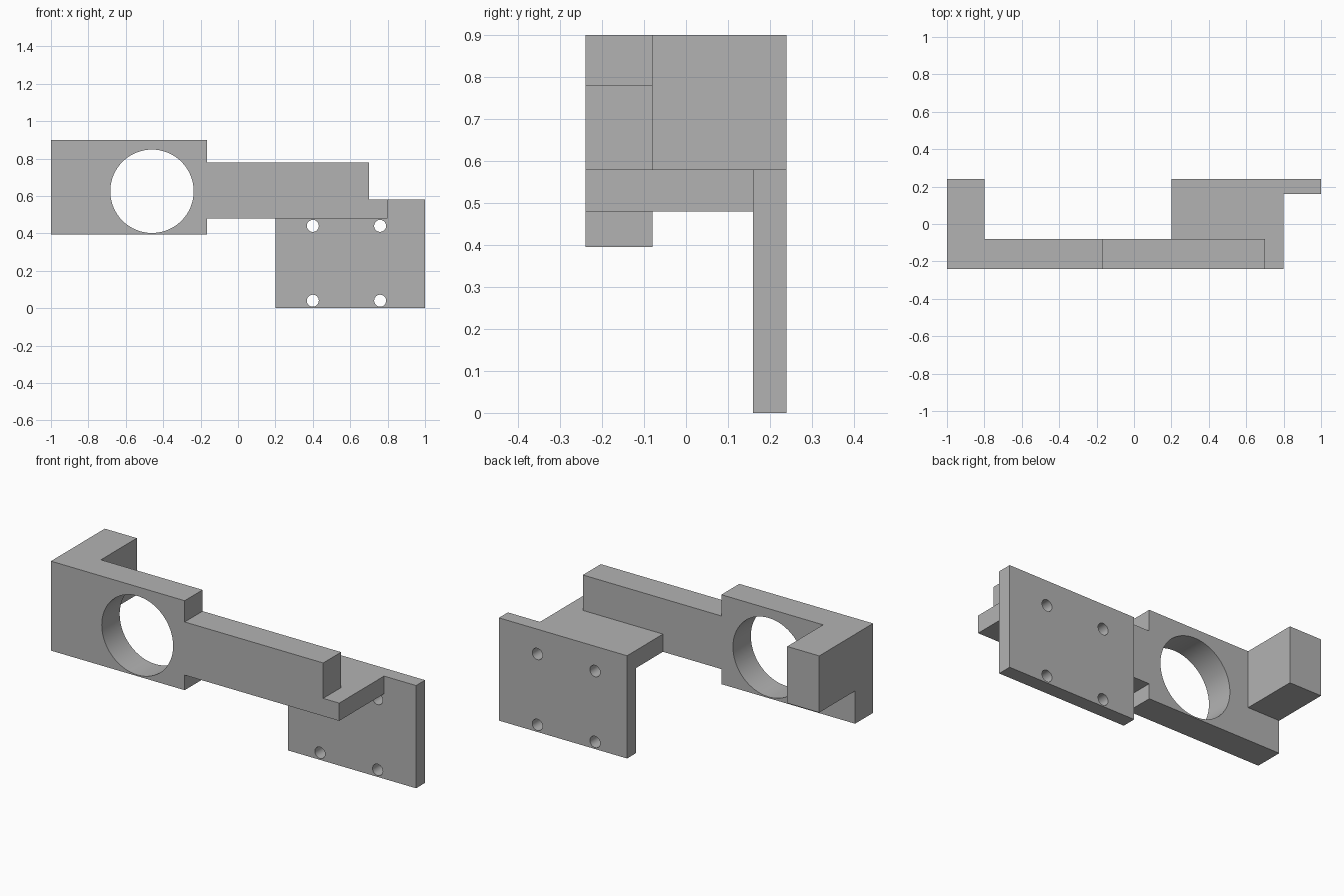
import bpy, bmesh, math
from mathutils import Matrix, Vector

cube = bpy.data.objects.get("Cube")
if cube:
    bpy.data.objects.remove(cube, do_unlink=True)

grey = bpy.data.materials.new("plain grey")
grey.use_nodes = True
colour = (0.45, 0.45, 0.45, 1)
grey.diffuse_color = colour
grey.node_tree.nodes["Principled BSDF"].inputs["Base Color"].default_value = colour


def add_object(name, bm):
    bmesh.ops.recalc_face_normals(bm, faces=bm.faces)
    mesh = bpy.data.meshes.new(name)
    bm.to_mesh(mesh)
    bm.free()
    mesh.materials.append(grey)
    obj = bpy.data.objects.new(name, mesh)
    bpy.context.collection.objects.link(obj)
    return obj


def extrude_profile(name, outline, y0, y1):
    """Extrude an (x, z) outline from y0 to y1."""
    bm = bmesh.new()
    face = bm.faces.new([bm.verts.new((x, y0, z)) for x, z in outline])
    moved = bmesh.ops.extrude_face_region(bm, geom=[face], use_keep_orig=True)
    for v in moved["geom"]:
        if isinstance(v, bmesh.types.BMVert):
            v.co.y = y1
    return add_object(name, bm)


def block(name, x0, x1, y0, y1, z0, z1):
    return extrude_profile(name, [(x0, z0), (x1, z0), (x1, z1), (x0, z1)], y0, y1)


def drill(name, x, y, z, radius, sides):
    """Cylinder along y used as a cutter."""
    bm = bmesh.new()
    place = Matrix.Translation(Vector((x, y, z))) @ Matrix.Rotation(math.pi / 2, 4, "X")
    bmesh.ops.create_cone(bm, cap_ends=True, segments=sides, radius1=radius,
                          radius2=radius, depth=0.3, matrix=place)
    obj = add_object(name, bm)
    obj.hide_render = True
    return obj


def combine(target, other, operation):
    """Apply a boolean to the target and drop the other object."""
    mod = target.modifiers.new(operation.lower(), "BOOLEAN")
    mod.operation, mod.solver, mod.object = operation, "EXACT", other
    bpy.ops.object.select_all(action="DESELECT")
    bpy.context.view_layer.objects.active = target
    target.select_set(True)
    bpy.ops.object.modifier_apply(modifier=mod.name)
    bpy.data.objects.remove(other, do_unlink=True)


# Ring plate and stepped arm share one outline
bracket = extrude_profile("bracket", [
    (-1, 0.395), (-0.165, 0.395), (-0.165, 0.48), (0.8, 0.48), (0.8, 0.58),
    (0.7, 0.58), (0.7, 0.78), (-0.165, 0.78), (-0.165, 0.9), (-1, 0.9)], -0.24, -0.08)

# End lug, shelf and mounting plate merge into the bracket
for part in (block("end_lug", -1, -0.8, -0.08, 0.24, 0.58, 0.9),
             block("shelf", 0.2, 0.8, -0.08, 0.16, 0.48, 0.58),
             block("mounting_plate", 0.2, 1, 0.16, 0.24, 0, 0.58)):
    combine(bracket, part, "UNION")

# Large round opening and four screw holes
combine(bracket, drill("opening_cutter", -0.46, -0.16, 0.625, 0.223, 64), "DIFFERENCE")
for x in (0.4, 0.76):
    for z in (0.04, 0.44):
        combine(bracket, drill("screw_cutter", x, 0.2, z, 0.032, 32), "DIFFERENCE")

bpy.ops.object.shade_smooth_by_angle(angle=math.radians(30))
